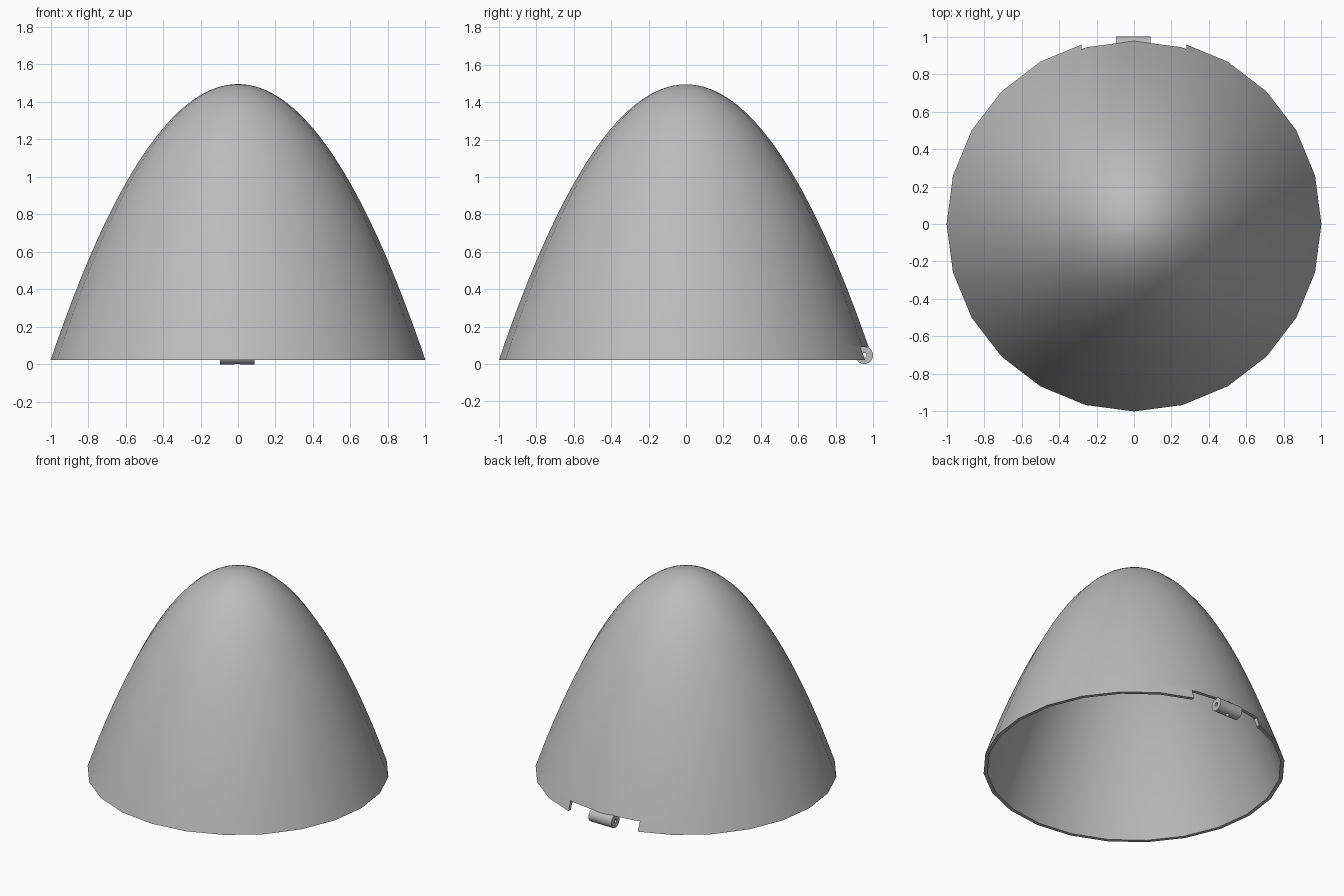
import bpy
import math
from math import pi, radians, sqrt

default = bpy.data.objects.get("Cube")
if default:
    bpy.data.objects.remove(default, do_unlink=True)

SIDES, RINGS = 24, 32
BASE_Z, TOP_Z, WALL = 0.022, 1.495, 0.025

grey = bpy.data.materials.new("plain_grey")
grey.use_nodes = True
colour = (0.5, 0.5, 0.5, 1)
grey.diffuse_color = colour
grey.node_tree.nodes["Principled BSDF"].inputs["Base Color"].default_value = colour


def activate(obj):
    bpy.ops.object.select_all(action='DESELECT')
    obj.select_set(True)
    bpy.context.view_layer.objects.active = obj


def cut(obj, cutter):
    mod = obj.modifiers.new("cut", 'BOOLEAN')
    mod.operation, mod.solver, mod.object = 'DIFFERENCE', 'EXACT', cutter
    activate(obj)
    bpy.ops.object.modifier_apply(modifier=mod.name)
    bpy.data.objects.remove(cutter, do_unlink=True)


def cylinder(name, radius, depth, location, rotation=(0, 0, 0)):
    bpy.ops.mesh.primitive_cylinder_add(vertices=24, radius=radius, depth=depth,
                                        location=location, rotation=rotation)
    obj = bpy.context.object
    obj.name = name
    return obj


def finish(obj):
    obj.data.materials.clear()
    obj.data.materials.append(grey)
    activate(obj)
    bpy.ops.object.shade_smooth_by_angle(angle=radians(35))


def paraboloid(radius, height):
    """Profile points from the apex down to the rim."""
    return [(radius * i / RINGS, BASE_Z + height * (1 - (i / RINGS) ** 2))
            for i in range(RINGS + 1)]


# Hollow dome: outer skin from apex to rim, then inner skin back to its apex
profile = paraboloid(1, TOP_Z - BASE_Z)
profile += paraboloid(1 - WALL, TOP_Z - BASE_Z - WALL)[::-1]
verts, rings = [], []
for r, z in profile:
    count = SIDES if r > 0 else 1
    rings.append([len(verts) + k % count for k in range(SIDES)])
    verts += [(r * math.cos(2 * pi * k / SIDES), r * math.sin(2 * pi * k / SIDES), z)
              for k in range(count)]
faces = []
for a, b in zip(rings, rings[1:]):
    for k in range(SIDES):
        n = (k + 1) % SIDES
        faces.append(list(dict.fromkeys((a[k], b[k], b[n], a[n]))))
mesh = bpy.data.meshes.new("dome_shell")
mesh.from_pydata(verts, [], faces)
dome = bpy.data.objects.new("dome_shell", mesh)
bpy.context.collection.objects.link(dome)

# Notch in the back of the rim
bpy.ops.mesh.primitive_cube_add(size=1, location=(0, 1, 0.04))
notch = bpy.context.object
notch.scale = (0.56, 0.4, 0.1)
cut(dome, notch)
finish(dome)

# Hinge knuckle with a pin bore and a small hole underneath
centre = (-0.004, 0.953, 0.047)
knuckle = cylinder("hinge_knuckle", 0.047, 0.185, centre, (0, pi / 2, 0))
cut(knuckle, cylinder("bore_cutter", 0.013, 0.4, centre, (0, pi / 2, 0)))
cut(knuckle, cylinder("hole_cutter", 0.014, 0.05, (centre[0], centre[1], 0.01)))
finish(knuckle)
